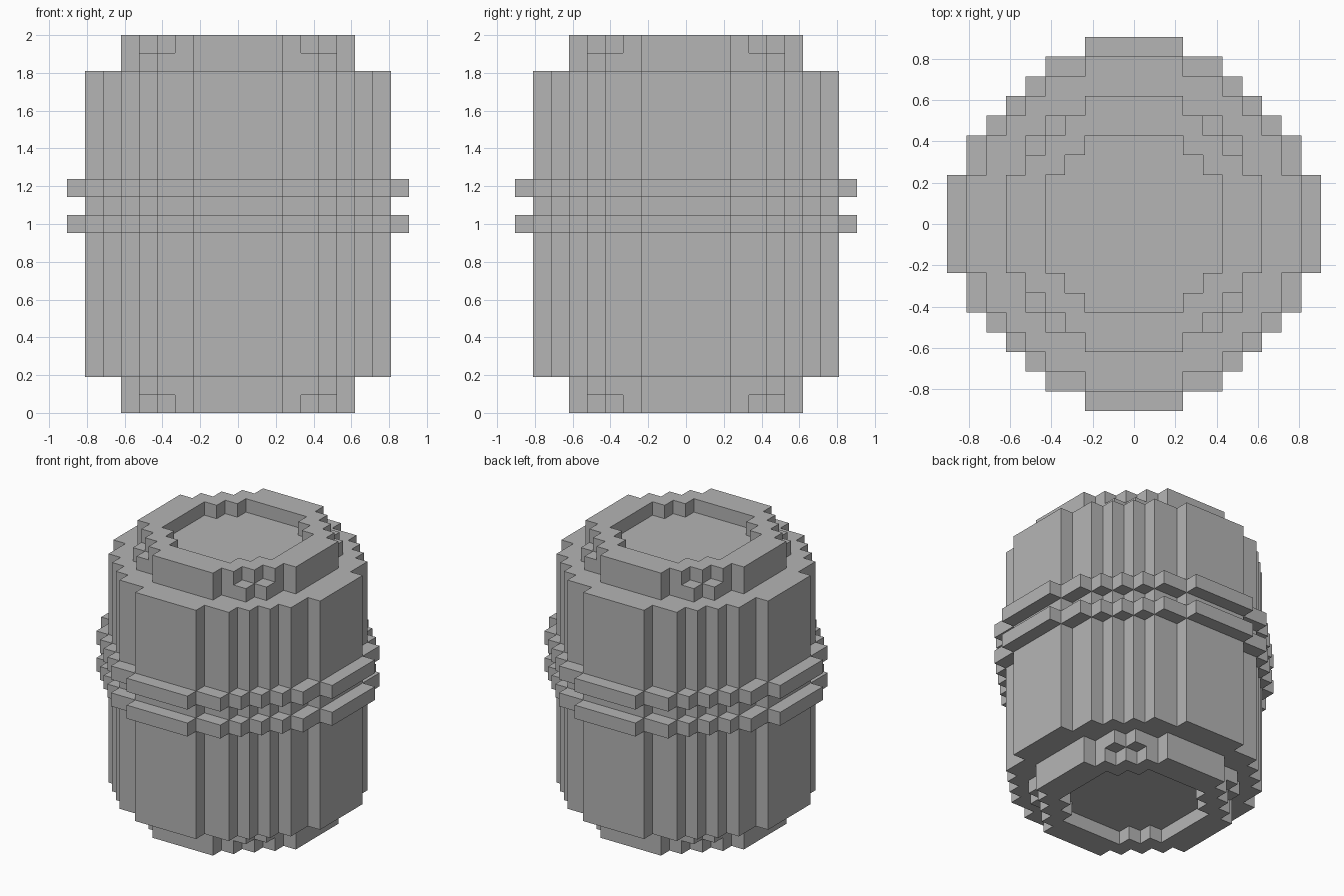
import bpy

cube = bpy.data.objects.get("Cube")
if cube:
    bpy.data.objects.remove(cube, do_unlink=True)

U = 2 / 21  # one block

grey = bpy.data.materials.new("barrel_grey")
grey.use_nodes = True
colour = (0.46, 0.46, 0.46, 1)
grey.diffuse_color = colour
grey.node_tree.nodes["Principled BSDF"].inputs["Base Color"].default_value = colour


def stepped_outline(steps):
    """Blocky circle: one stepped quarter, turned four times."""
    downs = steps[::-1]
    quarter = []
    for i, x in enumerate(steps):
        quarter.append((x, downs[i]))
        if i + 1 < len(steps):
            quarter.append((x, downs[i + 1]))
    points = []
    for _ in range(4):
        points += quarter
        quarter = [(y, -x) for x, y in quarter]
    return points


def layer(name, bottom, top, *outlines):
    """Flat slab from an outline, with any further outline as a hole."""
    curve = bpy.data.curves.new(name + "_profile", "CURVE")
    curve.dimensions = "2D"
    curve.fill_mode = "BOTH"
    curve.extrude = (top - bottom) * U / 2
    for steps in outlines:
        points = stepped_outline(steps)
        spline = curve.splines.new("POLY")
        spline.points.add(len(points) - 1)
        for p, (x, y) in zip(spline.points, points):
            p.co = (x * U, y * U, 0, 1)
        spline.use_cyclic_u = True
        spline.use_smooth = False
    helper = bpy.data.objects.new(name + "_profile", curve)
    mesh = bpy.data.meshes.new_from_object(helper)
    bpy.data.objects.remove(helper)
    bpy.data.curves.remove(curve)
    mesh.materials.clear()
    mesh.materials.append(grey)
    mesh.shade_flat()
    obj = bpy.data.objects.new(name, mesh)
    obj.location.z = (bottom + top) * U / 2
    bpy.context.collection.objects.link(obj)


BODY = [2.5, 4.5, 5.5, 6.5, 7.5, 8.5]
HOOP = BODY + [9.5]
COLLAR = [2.5, 4.5, 5.5, 6.5]
RIM = [2.5, 3.5, 4.5, 5.5, 6.5]
RECESS = [2.5, 3.5, 4.5]

# Main drum and its two hoops
layer("barrel_body", 2, 19, BODY)
layer("lower_hoop", 10, 11, HOOP)
layer("upper_hoop", 12, 13, HOOP)

# Stepped ends with a shallow recess
layer("top_collar", 19, 20, COLLAR)
layer("top_rim", 20, 21, RIM, RECESS)
layer("bottom_collar", 1, 2, COLLAR)
layer("bottom_rim", 0, 1, RIM, RECESS)
